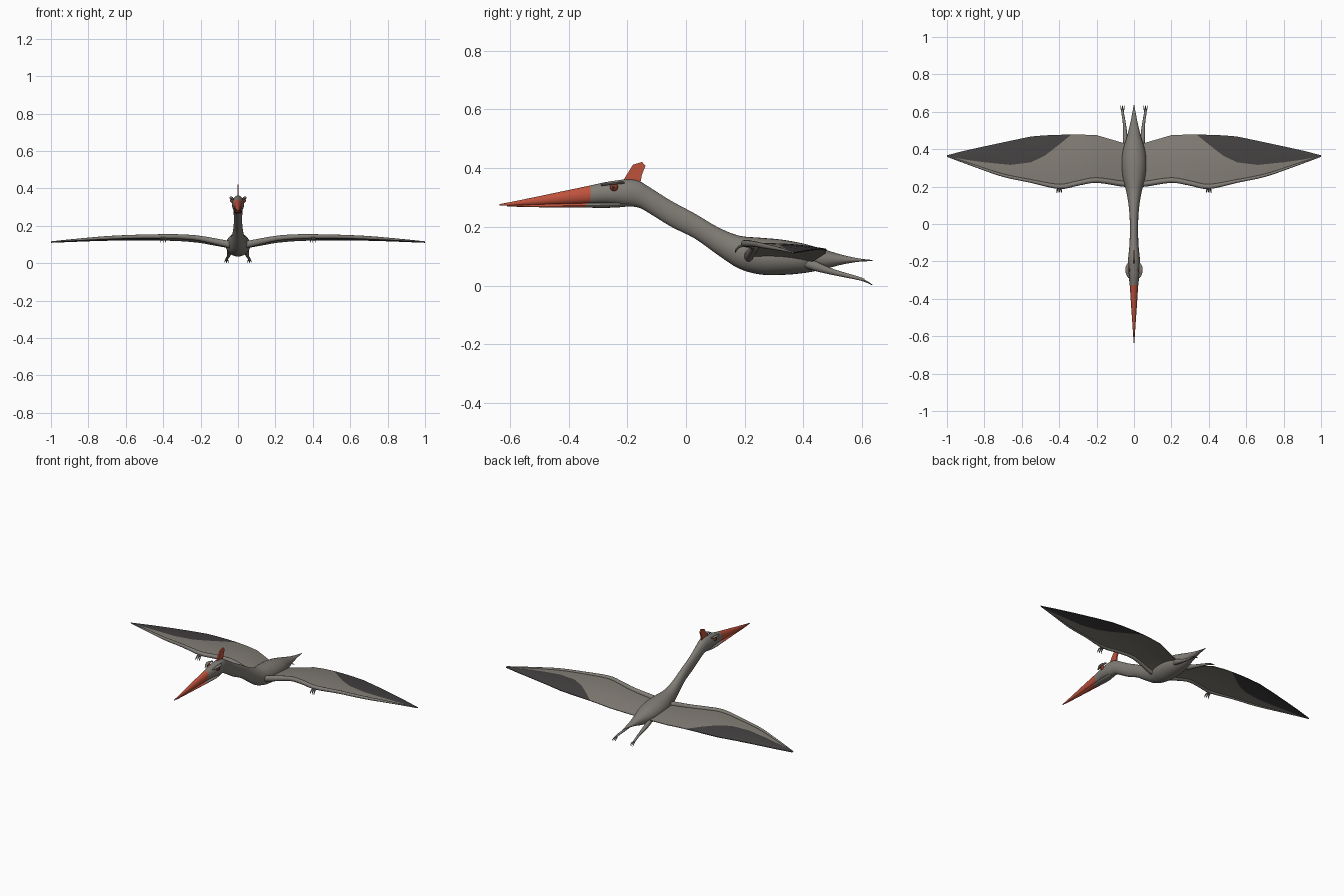
import bpy, bmesh, math
from mathutils import Vector


def material(name, rgb):
    m = bpy.data.materials.new(name)
    m.diffuse_color = (*rgb, 1)
    return m


GREY = material("grey skin", (0.215, 0.200, 0.178))
MEMBRANE = material("wing membrane", (0.225, 0.205, 0.180))
DARK = material("dark wing tip", (0.058, 0.052, 0.053))
RED = material("red beak", (0.52, 0.085, 0.045))
EYE = material("eye red", (0.30, 0.045, 0.02))
BLACK = material("black claw", (0.03, 0.028, 0.028))


def spline(pts, steps):
    """Catmull-Rom through rows of numbers, keeping the given rows."""
    out = []
    for i in range(len(pts) - 1):
        a, b = pts[max(i - 1, 0)], pts[i]
        c, d = pts[i + 1], pts[min(i + 2, len(pts) - 1)]
        for s in range(steps):
            t = s / steps
            out.append([0.5 * (2 * q + (r - p) * t + (2 * p - 5 * q + 4 * r - w) * t * t
                               + (3 * q - p - 3 * r + w) * t ** 3)
                        for p, q, r, w in zip(a, b, c, d)])
    out.append(list(pts[-1]))
    return out


def finish(name, bm, mats, mirror=False):
    bmesh.ops.recalc_face_normals(bm, faces=bm.faces)
    me = bpy.data.meshes.new(name)
    for f in bm.faces:
        f.smooth = True
    bm.to_mesh(me)
    bm.free()
    for m in mats:
        me.materials.append(m)
    me.set_sharp_from_angle(angle=math.radians(40))
    ob = bpy.data.objects.new(name, me)
    bpy.context.collection.objects.link(ob)
    if mirror:
        ob.modifiers.new("mirror", 'MIRROR').use_mirror_merge = False
    return ob


def sweep(name, pts, mats, n=16, steps=4, upright=False, rule=None, mirror=False):
    """Elliptical tube through rows (x, y, z, half width, half height)."""
    rows = spline(pts, steps)
    bm = bmesh.new()
    rings = []
    for i, (x, y, z, ra, rb) in enumerate(rows):
        t = Vector((0, 1, 0))
        if not upright:
            t = (Vector(rows[min(i + 1, len(rows) - 1)][:3])
                 - Vector(rows[max(i - 1, 0)][:3])).normalized()
        side = t.cross(Vector((0, 0, 1))).normalized()
        up = side.cross(t)
        rings.append([bm.verts.new(Vector((x, y, z))
                      + side * max(ra, 0.0008) * math.cos(2 * math.pi * k / n)
                      + up * max(rb, 0.0008) * math.sin(2 * math.pi * k / n)) for k in range(n)])
    for a, b in zip(rings, rings[1:]):
        for k in range(n):
            bm.faces.new((a[k], a[(k + 1) % n], b[(k + 1) % n], b[k]))
    bm.faces.new(rings[0])
    bm.faces.new(rings[-1])
    if rule:
        for f in bm.faces:
            f.material_index = rule(f.calc_center_median())
    return finish(name, bm, mats, mirror)


def ball(name, loc, size, mat):
    bm = bmesh.new()
    bmesh.ops.create_uvsphere(bm, u_segments=16, v_segments=10, radius=1)
    for v in bm.verts:
        v.co = Vector(loc) + Vector([c * s for c, s in zip(v.co, size)])
    return finish(name, bm, [mat], True)


# Upper beak, head, neck, body and tail: y, top z, bottom z, half width
profile = [
    (-0.635, 0.277, 0.272, 0.002), (-0.53, 0.298, 0.274, 0.009),
    (-0.43, 0.319, 0.277, 0.016), (-0.325, 0.341, 0.279, 0.023),
    (-0.28, 0.351, 0.279, 0.029), (-0.24, 0.357, 0.275, 0.033),
    (-0.20, 0.362, 0.270, 0.033), (-0.16, 0.356, 0.265, 0.029),
    (-0.12, 0.332, 0.243, 0.025), (-0.05, 0.288, 0.200, 0.022),
    (0.03, 0.245, 0.160, 0.023), (0.11, 0.198, 0.103, 0.030),
    (0.18, 0.170, 0.058, 0.043), (0.25, 0.163, 0.038, 0.060),
    (0.32, 0.157, 0.036, 0.066), (0.39, 0.145, 0.041, 0.060),
    (0.46, 0.126, 0.053, 0.040), (0.53, 0.105, 0.071, 0.022),
    (0.59, 0.092, 0.081, 0.010), (0.635, 0.087, 0.083, 0.002)]
sweep("head_neck_and_body", [(0, y, (a + b) / 2, w, (a - b) / 2) for y, a, b, w in profile],
      [GREY, RED], n=28, upright=True, rule=lambda c: int(c.y < -0.325))

# Lower jaw
sweep("lower_jaw", [(0, -0.61, 0.271, 0.002, 0.002), (0, -0.47, 0.272, 0.010, 0.006),
                    (0, -0.34, 0.273, 0.019, 0.008), (0, -0.25, 0.274, 0.024, 0.009),
                    (0, -0.19, 0.277, 0.018, 0.007)],
      [GREY, RED], upright=True, rule=lambda c: int(c.y < -0.34))

# Head crest: thin extruded outline
bm = bmesh.new()
outline = [(-0.205, 0.335), (-0.215, 0.356), (-0.197, 0.385), (-0.181, 0.411),
           (-0.150, 0.421), (-0.138, 0.408), (-0.150, 0.378), (-0.158, 0.335)]
face = bm.faces.new([bm.verts.new((-0.004, y, z)) for y, z in outline])
ext = bmesh.ops.extrude_face_region(bm, geom=[face])
for v in ext["geom"]:
    if isinstance(v, bmesh.types.BMVert):
        v.co.x = 0.004
finish("head_crest", bm, [RED])

# Eyes under brow ridges
ball("eyes", (0.029, -0.245, 0.335), (0.013, 0.014, 0.014), EYE)
ball("pupils", (0.039, -0.247, 0.335), (0.0045, 0.006, 0.006), BLACK)
sweep("brow_ridges", [(0.026, -0.288, 0.342, 0.004, 0.003), (0.035, -0.262, 0.348, 0.009, 0.006),
                      (0.037, -0.235, 0.351, 0.009, 0.006), (0.030, -0.210, 0.350, 0.004, 0.003)],
      [GREY], n=12, mirror=True)

# Wing bones along the leading edge
sweep("wing_bones", [(0.02, 0.215, 0.095, 0.018, 0.020), (0.07, 0.216, 0.105, 0.015, 0.018),
                     (0.20, 0.234, 0.132, 0.014, 0.014), (0.30, 0.218, 0.141, 0.013, 0.013),
                     (0.40, 0.200, 0.143, 0.013, 0.012), (0.55, 0.229, 0.142, 0.009, 0.010),
                     (0.70, 0.260, 0.136, 0.008, 0.009), (0.85, 0.310, 0.126, 0.006, 0.006),
                     (1.0, 0.362, 0.114, 0.003, 0.003)], [GREY], n=12, mirror=True)

# Wing membranes: x, leading y, dark edge y, trailing y, leading z, trailing z
stations = [
    (0.03, 0.215, 0.425, 0.425, 0.097, 0.082), (0.08, 0.218, 0.440, 0.440, 0.107, 0.090),
    (0.20, 0.234, 0.475, 0.475, 0.132, 0.112), (0.28, 0.222, 0.478, 0.478, 0.139, 0.120),
    (0.335, 0.211, 0.478, 0.478, 0.142, 0.123), (0.40, 0.200, 0.425, 0.477, 0.143, 0.125),
    (0.475, 0.214, 0.367, 0.474, 0.143, 0.126), (0.55, 0.229, 0.330, 0.468, 0.142, 0.126),
    (0.66, 0.251, 0.316, 0.445, 0.138, 0.125), (0.80, 0.293, 0.330, 0.415, 0.130, 0.121),
    (0.90, 0.327, 0.344, 0.393, 0.122, 0.117), (0.999, 0.361, 0.363, 0.368, 0.114, 0.113)]
bm = bmesh.new()
LIGHT_ROWS, DARK_ROWS = 6, 5
columns = []
for i, (x, lead, edge, trail, z0, z1) in enumerate(stations):
    col = []
    for k in range(LIGHT_ROWS + DARK_ROWS + 1):
        if k <= LIGHT_ROWS:
            y = lead + (edge - lead) * k / LIGHT_ROWS
        else:
            y = edge + (trail - edge) * (k - LIGHT_ROWS) / DARK_ROWS
        u = (y - lead) / (trail - lead)
        camber = 0.03 * (trail - lead) * math.sin(math.pi * u)
        col.append(bm.verts.new((x, y, z0 + (z1 - z0) * u + camber)))
    columns.append(col)
for a, b in zip(columns, columns[1:]):
    for k in range(LIGHT_ROWS + DARK_ROWS):
        f = bm.faces.new((a[k], b[k], b[k + 1], a[k + 1]))
        f.material_index = int(k >= LIGHT_ROWS)
bmesh.ops.remove_doubles(bm, verts=bm.verts, dist=1e-5)
bmesh.ops.recalc_face_normals(bm, faces=bm.faces)
bmesh.ops.solidify(bm, geom=bm.faces[:], thickness=0.004)
finish("wing_membranes", bm, [MEMBRANE, DARK], True)

# Wing fingers with claws at the wrist
for i, dx in enumerate((-0.012, 0.0, 0.012)):
    sweep(f"wing_finger_{i + 1}", [(0.4 + dx * 0.4, 0.196, 0.138, 0.005, 0.005),
                                   (0.4 + dx * 0.9, 0.180, 0.131, 0.004, 0.004),
                                   (0.4 + dx, 0.171, 0.122, 0.003, 0.003),
                                   (0.4 + dx * 1.1, 0.168, 0.112, 0.001, 0.001)],
          [GREY, BLACK], n=8, rule=lambda c: int(c.z < 0.121), mirror=True)

# Trailing hind legs
sweep("hind_legs", [(0.030, 0.39, 0.085, 0.016, 0.018), (0.045, 0.44, 0.066, 0.014, 0.016),
                    (0.048, 0.49, 0.049, 0.011, 0.011), (0.052, 0.54, 0.036, 0.008, 0.008),
                    (0.059, 0.585, 0.025, 0.007, 0.006), (0.062, 0.607, 0.018, 0.007, 0.005)],
      [GREY], n=12, mirror=True)

# Toes with claws
for i, dx in enumerate((-0.011, -0.001, 0.009)):
    sweep(f"toe_{i + 1}", [(0.062, 0.598, 0.020, 0.004, 0.004),
                           (0.062 + dx * 0.8, 0.617, 0.012, 0.003, 0.003),
                           (0.063 + dx, 0.634, 0.002, 0.001, 0.001)],
          [GREY, BLACK], n=8, rule=lambda c: int(c.y > 0.624), mirror=True)
